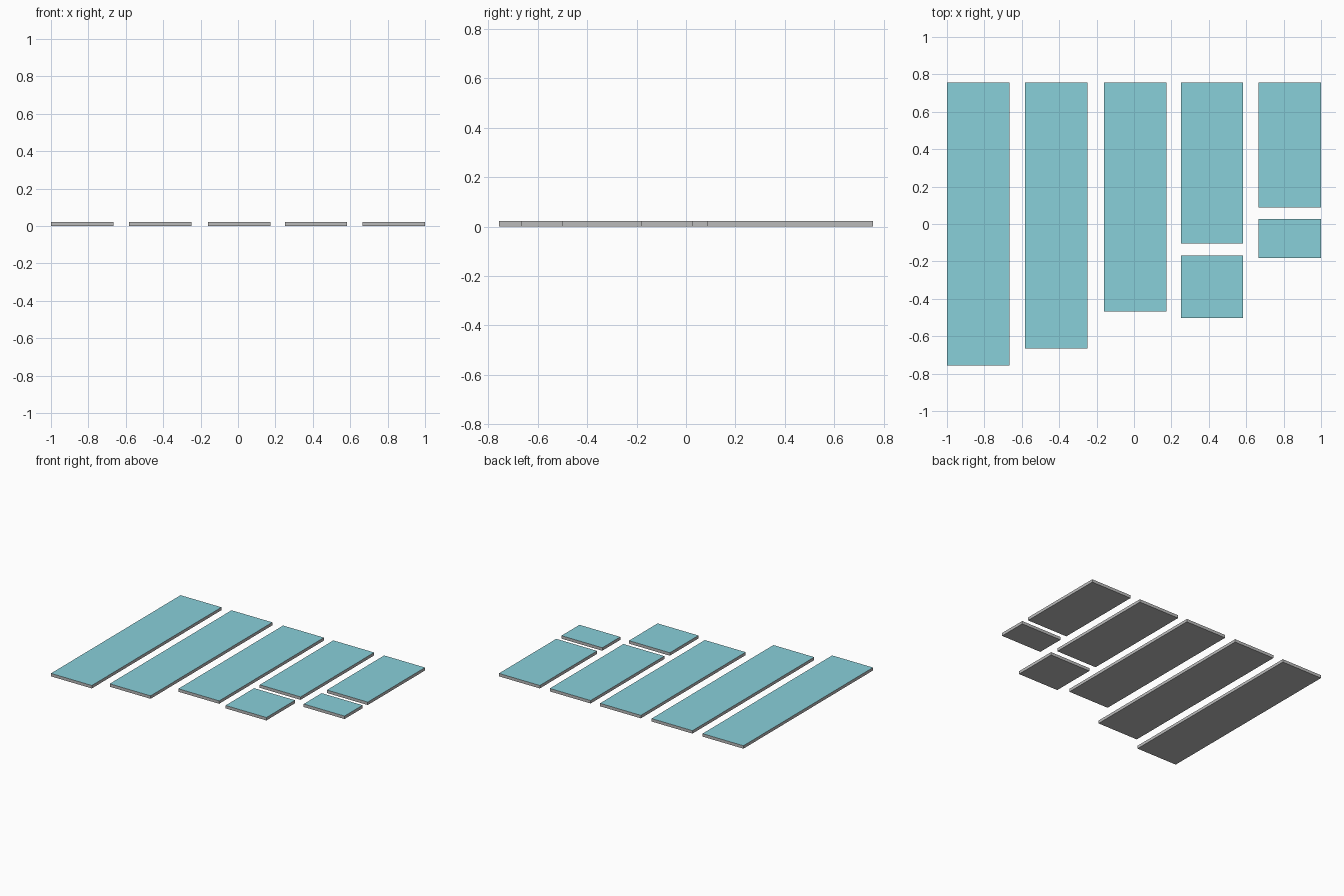
import bpy
import bmesh

if "Cube" in bpy.data.objects:
    bpy.data.objects.remove(bpy.data.objects["Cube"])

HEIGHT = 0.022
WIDTH = 0.334
TOP = 0.757

teal = bpy.data.materials.new("teal_face")
teal.diffuse_color = (0.25, 0.63, 0.70, 1.0)
teal.use_nodes = True
teal.node_tree.nodes["Principled BSDF"].inputs["Base Color"].default_value = teal.diffuse_color
grey = bpy.data.materials.new("grey_edge")
grey.diffuse_color = (0.5, 0.5, 0.5, 1.0)
grey.use_nodes = True
grey.node_tree.nodes["Principled BSDF"].inputs["Base Color"].default_value = grey.diffuse_color


def panel(name, x0, y0, y1):
    """Flat slab with grey sides and a teal upper face."""
    bm = bmesh.new()
    bmesh.ops.create_cube(bm, size=1)
    bmesh.ops.scale(bm, vec=(WIDTH, y1 - y0, HEIGHT), verts=bm.verts)
    bm.normal_update()
    for f in bm.faces:
        f.material_index = 1 if f.normal.z > 0.5 else 0
    mesh = bpy.data.meshes.new(name)
    bm.to_mesh(mesh)
    bm.free()
    mesh.materials.append(grey)
    mesh.materials.append(teal)
    obj = bpy.data.objects.new(name, mesh)
    obj.location = (x0 + WIDTH / 2, (y0 + y1) / 2, HEIGHT / 2)
    bpy.context.collection.objects.link(obj)


# Columns from left to right: left edge, then (bottom, top) of each panel
columns = [
    (-1.0, [(-TOP, TOP)]),
    (-0.583, [(-0.666, TOP)]),
    (-0.161, [(-0.467, TOP)]),
    (0.25, [(-0.103, TOP), (-0.502, -0.168)]),
    (0.666, [(0.088, TOP), (-0.183, 0.027)]),
]
for i, (x0, spans) in enumerate(columns, 1):
    for kind, (y0, y1) in zip(("long_panel", "short_panel"), spans):
        panel(f"{kind}_{i}", x0, y0, y1)
